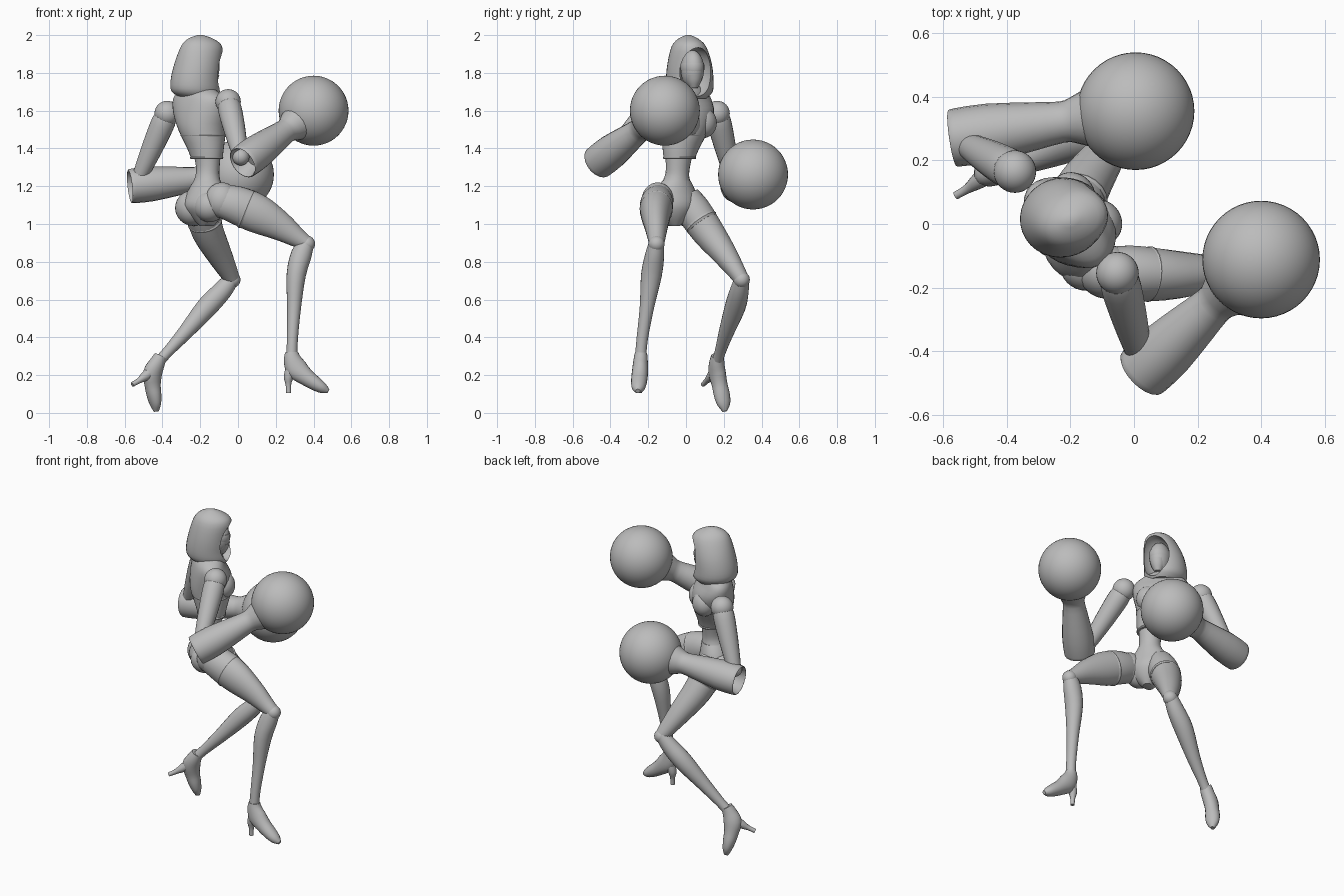
import bpy, bmesh, math
from mathutils import Vector

cube = bpy.data.objects.get("Cube")
if cube:
    bpy.data.objects.remove(cube)

grey = bpy.data.materials.new("plain grey")
grey.use_nodes = True
grey.diffuse_color = (0.5, 0.5, 0.5, 1)
grey.node_tree.nodes["Principled BSDF"].inputs["Base Color"].default_value = (0.5, 0.5, 0.5, 1)
parts = []
UP = (0, 0, 1)


def heading(degrees):
    a = math.radians(degrees)
    return Vector((math.cos(a), math.sin(a), 0))


def finish(name, bm):
    bmesh.ops.recalc_face_normals(bm, faces=bm.faces)
    mesh = bpy.data.meshes.new(name)
    bm.to_mesh(mesh)
    bm.free()
    mesh.materials.append(grey)
    ob = bpy.data.objects.new(name, mesh)
    bpy.context.collection.objects.link(ob)
    parts.append(ob)
    return ob


def spline(rows, steps):
    """Catmull-Rom through rows of (x, y, z, side radius, front radius)."""
    rows = [r if len(r) == 5 else (*r, r[3]) for r in rows]
    out = []
    for i in range(len(rows) - 1):
        p0, p1, p2 = rows[max(i - 1, 0)], rows[i], rows[i + 1]
        p3 = rows[min(i + 2, len(rows) - 1)]
        for s in range(steps):
            t = s / steps
            out.append([0.5 * (2 * b + (c - a) * t + (2 * a - 5 * b + 4 * c - d) * t * t
                               + (3 * b - a - 3 * c + d) * t ** 3)
                        for a, b, c, d in zip(p0, p1, p2, p3)])
    return out + [list(rows[-1])]


def loft(name, rows, front=(1, 0, 0), axis=None, sides=20, steps=3):
    """Skin of elliptical rings; rings follow the path unless an axis is given."""
    rows = spline(rows, steps)
    pts = [Vector(r[:3]) for r in rows]
    bm = bmesh.new()
    rings = []
    for i, r in enumerate(rows):
        t = Vector(axis) if axis else pts[min(i + 1, len(pts) - 1)] - pts[max(i - 1, 0)]
        t.normalize()
        side = t.cross(Vector(front)).normalized()
        fwd = side.cross(t)
        ring = []
        for k in range(sides):
            a = math.tau * k / sides
            ring.append(bm.verts.new(pts[i] + side * math.cos(a) * r[3] + fwd * math.sin(a) * r[4]))
        rings.append(ring)
    for lo, hi in zip(rings, rings[1:]):
        for k in range(sides):
            n = (k + 1) % sides
            bm.faces.new((lo[k], lo[n], hi[n], hi[k]))
    bm.faces.new(rings[0])
    bm.faces.new(rings[-1])
    return finish(name, bm)


def ball(name, centre, size, yaw=0, segments=32):
    bm = bmesh.new()
    bmesh.ops.create_uvsphere(bm, u_segments=segments, v_segments=segments // 2, radius=1)
    ob = finish(name, bm)
    ob.location = centre
    ob.scale = size if isinstance(size, tuple) else (size,) * 3
    ob.rotation_euler.z = math.radians(yaw)
    return ob


# Boxing glove: hollow cuff, narrow wrist and a round fist
def glove(side, cuff, fist):
    a, b = Vector(cuff), Vector(fist)
    d = (b - a).normalized()
    rows = [(.08, .06), (.01, .08), (0, .088), (.02, .092), (.12, .092), (.26, .076),
            (.35, .065), (.385, .072), (.44, .095)]
    loft(side + "_glove_cuff", [(*(a + d * s), r) for s, r in rows], UP, d, steps=2)
    ball(side + "_glove_fist", fist, .185, segments=48)


glove("right", (.025, -.468, 1.325), (.40, -.112, 1.60))
glove("left", (-.572, .27, 1.20), (.005, .355, 1.262))


# Shoulder ball, upper arm and elbow
def arm(side, shoulder, elbow):
    a, b = Vector(shoulder), Vector(elbow)
    radii = [(-.02, .05), (.12, .063), (.4, .06), (.75, .05), (1, .04)]
    loft(side + "_upper_arm", [(*a.lerp(b, t), r) for t, r in radii])
    ball(side + "_shoulder", shoulder, .067)
    ball(side + "_elbow", elbow, .045)


arm("right", (-.052, -.155, 1.647), (.015, -.405, 1.355))
arm("left", (-.375, .165, 1.585), (-.52, .245, 1.25))

# Jacket with bust, hem and seam band
chest = heading(45)
loft("jacket", [(-.165, -.035, 1.345, .085, .08), (-.172, -.027, 1.40, .1, .094),
                (-.19, -.005, 1.50, .13, .123), (-.2, .005, 1.59, .163, .12),
                (-.21, 0, 1.66, .165, .095), (-.21, .005, 1.70, .125, .08),
                (-.205, .015, 1.73, .06, .055)], chest, UP, 32)
for name, off in (("right", .06), ("left", -.06)):
    side = Vector((chest.y, -chest.x, 0))
    ball(name + "_bust", Vector((-.2, 0, 1.535)) + chest * .068 + side * off, (.07, .075, .08), 45)
for name, z, c, w, d in (("hem_band", 1.35, (-.166, -.034), .088, .083),
                         ("chest_band", 1.47, (-.185, -.011), .121, .114)):
    loft(name, [(*c, z - .006, w, d), (*c, z, w + .003, d + .003), (*c, z + .006, w, d)],
         chest, UP, 32, 1)
loft("neck", [(-.205, .015, 1.66, .05), (-.2, .02, 1.80, .04)])

# Bare waist and pelvis
hip = heading(30)
loft("waist", [(-.165, -.035, 1.40, .08, .075), (-.16, -.042, 1.31, .066, .062),
               (-.162, -.048, 1.25, .066, .064), (-.168, -.055, 1.19, .095, .082)], heading(38), UP)
loft("pelvis", [(-.165, -.065, .99, .03, .04), (-.17, -.065, 1.04, .085, .08),
                (-.178, -.062, 1.10, .125, .108), (-.172, -.058, 1.17, .115, .09),
                (-.163, -.05, 1.23, .075, .07)], hip, UP, 28)
ball("left_buttock", (-.235, -.015, 1.085), (.098, .095, .095))
ball("right_buttock", (-.15, -.125, 1.095), .085)
ball("right_hip", (-.085, -.15, 1.125), (.09, .085, .095))


# Thigh, strap, knee and shin
def leg(side, thigh, shin):
    loft(side + "_thigh", thigh)
    loft(side + "_shin", shin)
    ball(side + "_knee", thigh[-1][:3], .043)
    a, b = Vector(thigh[1][:3]), Vector(thigh[2][:3])
    d = (b - a).normalized()
    mid = a.lerp(b, .55)
    rw = (thigh[1][3] + thigh[2][3]) / 2 + .002
    rd = (thigh[1][-1] + thigh[2][-1]) / 2 + .004
    loft(side + "_thigh_strap", [(*(mid + d * s), rw + e, rd + e)
                                 for s, e in ((-.012, -.003), (0, .002), (.012, -.003))], steps=1)


leg("right",
    [(-.13, -.15, 1.13, .07, .08), (-.02, -.155, 1.105, .088, .1), (.10, -.16, 1.055, .08, .103),
     (.22, -.158, .99, .062, .078), (.31, -.156, .93, .048, .053), (.365, -.156, .895, .04, .04)],
    [(.365, -.156, .905, .038, .04), (.336, -.165, .84, .05, .055), (.308, -.183, .73, .055, .051),
     (.297, -.207, .56, .038, .037), (.288, -.232, .39, .03, .029), (.285, -.24, .30, .03, .03)])
leg("left",
    [(-.20, -.005, 1.14, .08, .08), (-.19, .04, 1.07, .092, .09), (-.16, .115, .96, .086, .085),
     (-.10, .205, .84, .066, .068), (-.05, .27, .745, .047, .05), (-.03, .295, .705, .04, .04)],
    [(-.03, .297, .715, .038, .04), (-.085, .282, .645, .05, .052), (-.165, .26, .56, .055, .056),
     (-.28, .213, .425, .04, .04), (-.375, .18, .32, .029, .029), (-.42, .165, .27, .03, .03)])


# High-heeled shoes
def shoe(side, foot, heel, front):
    loft(side + "_shoe", foot, front)
    loft(side + "_shoe_heel", heel, front, sides=12)


shoe("right",
     [(.285, -.238, .32, .032, .035), (.288, -.24, .285, .037, .046), (.31, -.242, .235, .042, .058),
      (.36, -.246, .19, .043, .046), (.41, -.25, .155, .041, .038), (.45, -.253, .13, .032, .028),
      (.478, -.255, .115, .012, .012)],
     [(.285, -.24, .245, .03), (.268, -.242, .19, .026), (.267, -.244, .15, .015), (.268, -.245, .105, .013)],
     (1, 0, 0))
shoe("left",
     [(-.41, .168, .30, .035, .034), (-.43, .163, .26, .04, .044), (-.452, .165, .21, .043, .054),
      (-.452, .178, .15, .041, .044), (-.445, .19, .095, .044, .038), (-.437, .2, .045, .036, .028),
      (-.433, .205, .008, .012, .014)],
     [(-.45, .16, .23, .03), (-.49, .135, .195, .026), (-.525, .11, .17, .015), (-.56, .09, .15, .013)],
     (1, .5, .3))

# Hood, hollowed from the front by an almond-shaped cutter
look = heading(20)
hood = loft("hood", [(-.205, .022, 1.665, .085, .09), (-.222, .022, 1.70, .118, .13),
                     (-.226, .02, 1.76, .125, .132), (-.212, .019, 1.85, .116, .126),
                     (-.193, .015, 1.94, .088, .112), (-.198, .012, 1.98, .052, .07),
                     (-.2, .012, 2.0, .012, .016)], look, UP, 32)
cutter = ball("hood_cutter", Vector((-.212, .02, 1.805)) + look * .11, (.13, .088, .13), 20)
cutter.hide_render = True
hollow = hood.modifiers.new("hollow", "BOOLEAN")
hollow.operation = "DIFFERENCE"
hollow.object = cutter
bpy.context.view_layer.objects.active = hood
bpy.ops.object.modifier_apply(modifier="hollow")
parts.remove(cutter)
bpy.data.objects.remove(cutter)

# Masked face inside the hood, with a raised eye band
face = Vector((-.205, .022, 1.82)) + look * .035
ball("face", face, (.075, .06, .1), 20)
loft("eye_band", [(*face[:2], 1.83 + s, .061 + e, .077 + e)
                  for s, e in ((-.022, -.003), (-.012, 0), (.012, 0), (.022, -.003))], look, UP, 28, 1)
chin = face + look * .025
loft("chin_guard", [(chin.x, chin.y, z, w, w * 1.05)
                    for z, w in ((1.72, .02), (1.755, .038), (1.79, .048))], look, UP)

# Smooth shading with sharp edges kept
bpy.ops.object.select_all(action="DESELECT")
for ob in parts:
    ob.select_set(True)
bpy.context.view_layer.objects.active = parts[0]
bpy.ops.object.shade_smooth_by_angle(angle=math.radians(42))
